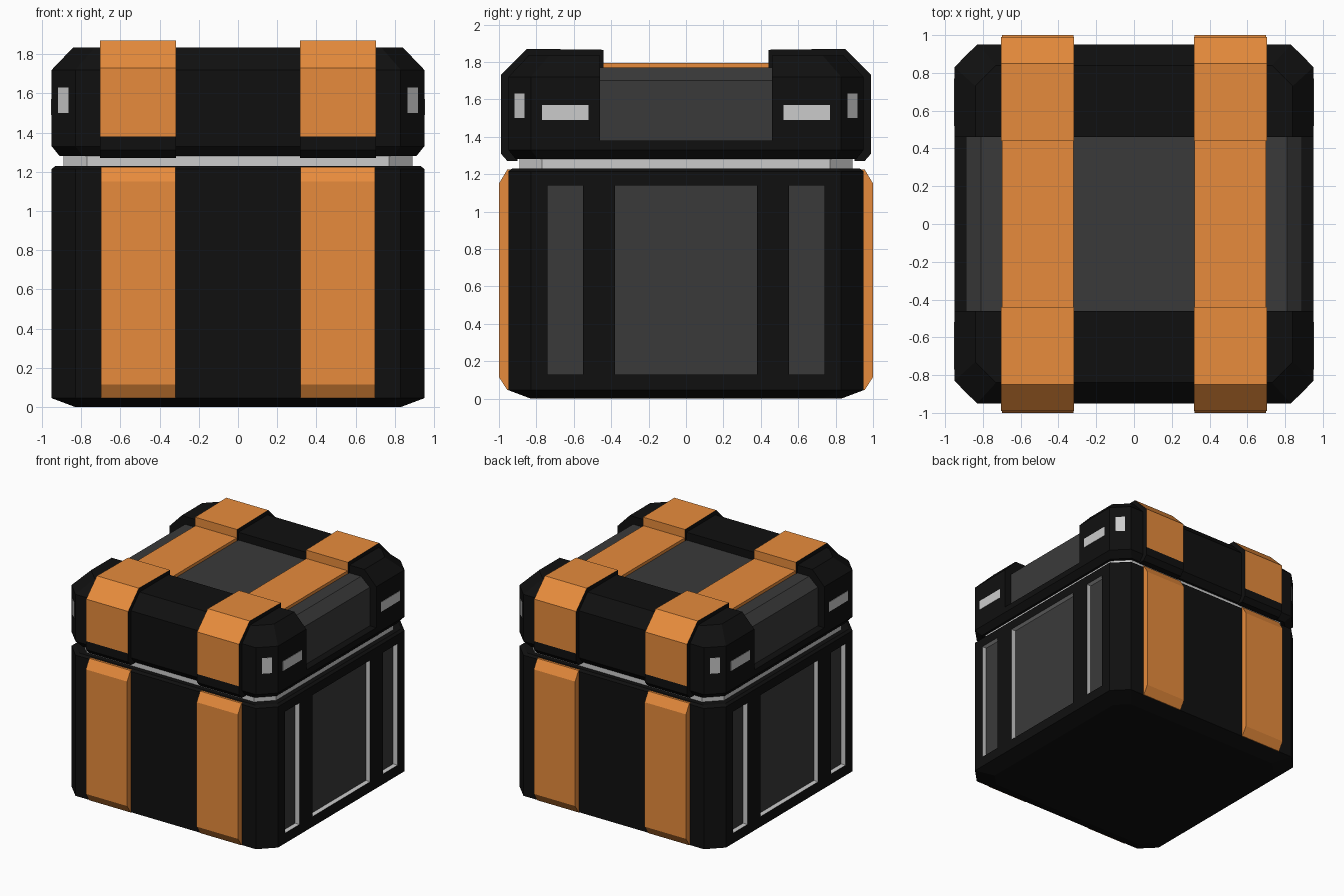
import bpy, bmesh
from math import radians
from mathutils import Matrix, Vector

if "Cube" in bpy.data.objects:
    bpy.data.objects.remove(bpy.data.objects["Cube"])


def material(name, r, g, b):
    m = bpy.data.materials.new(name)
    m.diffuse_color = (r, g, b, 1)
    m.use_nodes = True
    m.node_tree.nodes["Principled BSDF"].inputs["Base Color"].default_value = m.diffuse_color
    return m


BLACK = material("black", 0.005, 0.005, 0.005)
LIGHT = material("light_grey", 0.6, 0.6, 0.6)
DARK = material("dark_grey", 0.042, 0.042, 0.042)
ORANGE = material("orange", 0.8, 0.26, 0.045)


def finish(name, bm, mats):
    bmesh.ops.recalc_face_normals(bm, faces=bm.faces)
    me = bpy.data.meshes.new(name)
    bm.to_mesh(me)
    bm.free()
    for m in mats:
        me.materials.append(m)
    ob = bpy.data.objects.new(name, me)
    bpy.context.collection.objects.link(ob)
    return ob


def octagon_loft(name, levels, mats):
    """Stack of chamfered squares given as (z, half width, chamfer)."""
    bm = bmesh.new()
    rings = []
    for z, h, c in levels:
        k = h - c
        pts = [(h, -k), (h, k), (k, h), (-k, h), (-h, k), (-h, -k), (-k, -h), (k, -h)]
        rings.append([bm.verts.new((x, y, z)) for x, y in pts])
    for a, b in zip(rings, rings[1:]):
        for i in range(8):
            j = (i + 1) % 8
            bm.faces.new((a[i], a[j], b[j], b[i]))
    bm.faces.new(rings[0])
    bm.faces.new(rings[-1])
    return finish(name, bm, mats)


def prism(name, pts, to_xyz, lo, hi, mats, accents=()):
    """Extrude a profile; edges listed in accents take the second material."""
    bm = bmesh.new()
    a = [bm.verts.new(to_xyz(lo, *p)) for p in pts]
    b = [bm.verts.new(to_xyz(hi, *p)) for p in pts]
    bm.faces.new(a)
    bm.faces.new(b)
    for i in range(len(pts)):
        j = (i + 1) % len(pts)
        f = bm.faces.new((a[i], a[j], b[j], b[i]))
        f.material_index = 1 if i in accents else 0
    return finish(name, bm, mats)


def box(name, center, size, mats, turn=0.0):
    bm = bmesh.new()
    mat = (Matrix.Translation(center) @ Matrix.Rotation(radians(turn), 4, 'Z')
           @ Matrix.Diagonal((*size, 1)))
    bmesh.ops.create_cube(bm, size=1, matrix=mat)
    return finish(name, bm, mats)


def carve(target, cutter):
    mod = target.modifiers.new("cut", 'BOOLEAN')
    mod.operation = 'DIFFERENCE'
    mod.solver = 'EXACT'
    mod.object = cutter
    bpy.context.view_layer.objects.active = target
    bpy.ops.object.modifier_apply(modifier=mod.name)
    bpy.data.objects.remove(cutter)


# Body with recessed side panels: light walls, dark floors
body_mats = [BLACK, LIGHT, DARK]
body = octagon_loft("body", [(0, 0.83, 0.10), (0.045, 0.95, 0.12),
                             (1.215, 0.95, 0.12), (1.23, 0.93, 0.12)], body_mats)
for sx in (-1, 1):
    for y0, y1 in ((-0.74, -0.55), (-0.38, 0.38), (0.55, 0.74)):
        cut = box("cutter", (sx * 1.01, (y0 + y1) / 2, 0.635),
                  (0.2, y1 - y0, 1.01), body_mats)
        for p in cut.data.polygons:
            p.material_index = 2 if abs(p.normal.x) > 0.5 else 1
        carve(body, cut)

# Light neck between body and lid
octagon_loft("neck", [(1.2, 0.89, 0.12), (1.31, 0.89, 0.12)], [LIGHT])

# Lid with a wide channel across the middle
lid = octagon_loft("lid", [(1.28, 0.91, 0.12), (1.33, 0.95, 0.12),
                           (1.72, 0.95, 0.12), (1.835, 0.84, 0.11)], [BLACK])
carve(lid, box("cutter", (0, 0, 1.88), (3, 0.92, 1.0), [BLACK]))

# Dark panel filling the channel
prism("lid_panel", [(-0.89, 1.36), (0.89, 1.36), (0.89, 1.70), (0.81, 1.77),
                    (-0.81, 1.77), (-0.89, 1.70)],
      lambda t, x, z: (x, t, z), -0.46, 0.46, [DARK])

# Straps on body, lid ends and lid channel
body_strap = [(0.93, 0.045), (0.955, 0.045), (1.0, 0.115), (1.0, 1.15),
              (0.955, 1.225), (0.93, 1.225)]
lid_strap = [(0.90, 1.27), (0.955, 1.27), (0.99, 1.31), (0.99, 1.38), (0.99, 1.73),
             (0.85, 1.87), (0.44, 1.865), (0.44, 1.75), (0.80, 1.75), (0.90, 1.68)]
for sx in (-1, 1):
    box("channel_strap", (sx * 0.51, 0, 1.77), (0.38, 0.92, 0.05), [ORANGE])
    for sy in (-1, 1):
        place = lambda t, y, z: (sx * t, sy * y, z)
        prism("body_strap", body_strap, place, 0.32, 0.70, [ORANGE])
        prism("lid_strap", lid_strap, place, 0.317, 0.703, [BLACK, ORANGE], (3, 4, 5, 6))

        # Light inlays on lid sides and corners
        box("side_inlay", (sx * 0.943, sy * 0.645, 1.53), (0.02, 0.25, 0.08), [LIGHT])
        box("corner_inlay", (sx * 0.884, sy * 0.884, 1.565), (0.02, 0.075, 0.13),
            [LIGHT], 45 * sx * sy)
